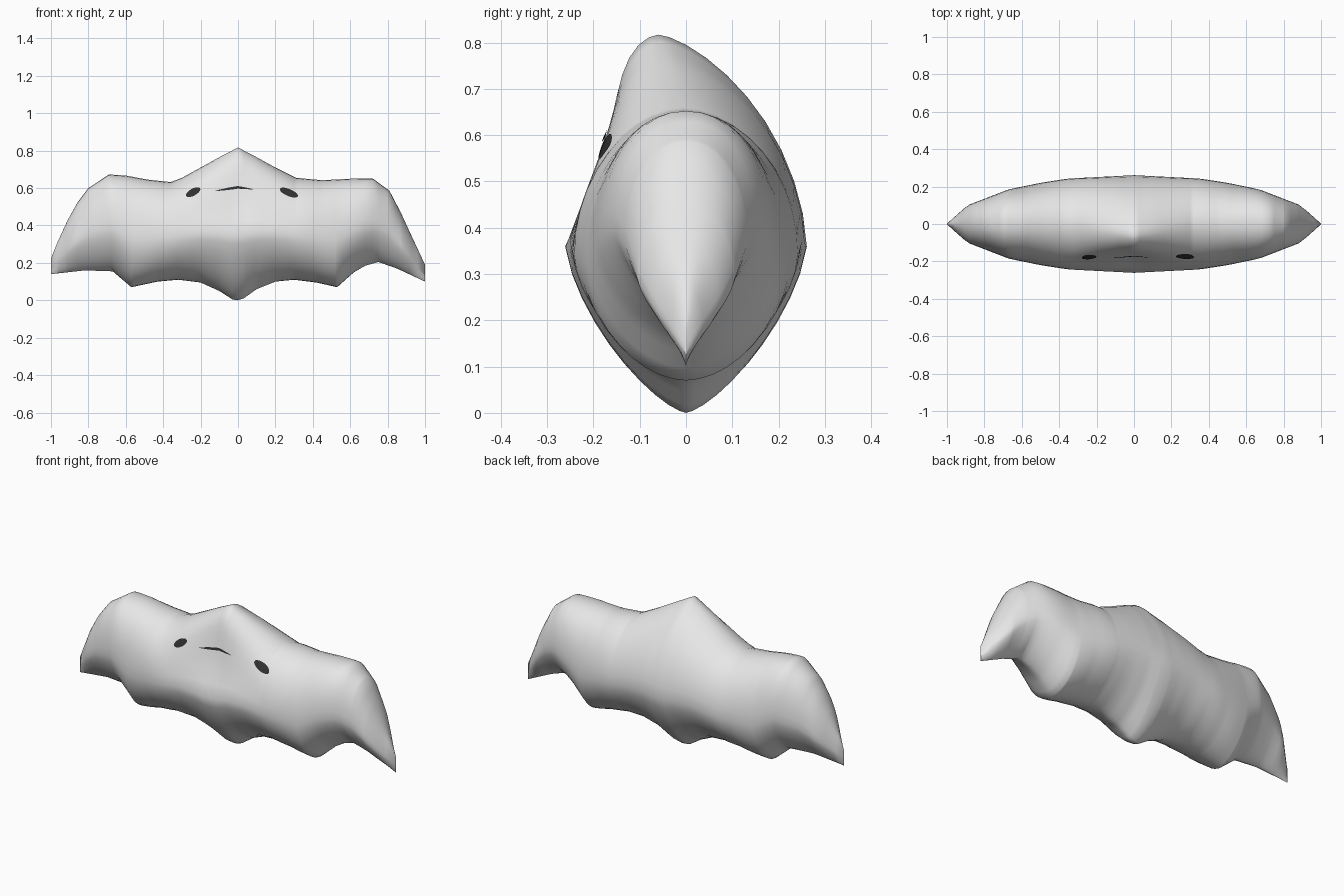
import bpy, bmesh, math

if "Cube" in bpy.data.objects:
    bpy.data.objects.remove(bpy.data.objects["Cube"])

# Silhouette tables (x, z) and half depth (|x|, y)
TOP = [(-1, .225), (-.97, .3), (-.91, .43), (-.86, .52), (-.8, .6), (-.69, .673), (-.6, .667),
       (-.48, .645), (-.36, .632), (-.3, .655), (-.2, .71), (-.1, .765), (0, .817), (.1, .765),
       (.2, .71), (.31, .655), (.45, .642), (.6, .65), (.72, .652), (.81, .585), (.87, .47),
       (.93, .34), (1, .19)]
BOT = [(-1, .14), (-.82, .16), (-.67, .155), (-.57, .07), (-.43, .1), (-.32, .11), (-.2, .095),
       (-.1, .05), (-.03, .005), (0, 0), (.03, .01), (.1, .06), (.2, .1), (.3, .11), (.42, .095),
       (.53, .07), (.62, .15), (.68, .185), (.75, .205), (.85, .17), (1, .1)]
DEPTH = [(0, .261), (.35, .243), (.5, .22), (.67, .185), (.89, .1), (1, .002)]


def lerp(table, x):
    for (x0, a), (x1, b) in zip(table, table[1:]):
        if x <= x1:
            return a + (b - a) * (x - x0) / (x1 - x0)
    return table[-1][1]


def section(x, v, side):
    """Depth y at station x, relative height v (-1 bottom seam .. 1 top seam)."""
    d = lerp(DEPTH, abs(x))
    w = max(0, 1 - abs(x) / .35)
    if v < 0:
        n = lerp([(0, 1.4), (.5, 1.9), (.7, 1.5), (1, 1.25)], abs(x))
    else:
        n = lerp([(0, 1.6), (.4, 2), (.7, 2.2), (1, 2)], abs(x))
    y = d * max(0, 1 - abs(v) ** n) ** (1 / n)
    if v > 0:
        if side < 0:                       # hollow below the pointed head
            y *= 1 - .2 * w * math.sin(math.pi * v)
        return side * y - .06 * w * v ** 3
    return side * y


def heights(x):
    t, b = lerp(TOP, x), lerp(BOT, x)
    return t, b, b + .44 * (t - b)


def material(name, c):
    m = bpy.data.materials.new(name)
    m.diffuse_color = (c, c, c, 1)
    m.use_nodes = True
    m.node_tree.nodes["Principled BSDF"].inputs["Base Color"].default_value = m.diffuse_color
    return m


def finish(name, bm, mat, angle):
    bmesh.ops.recalc_face_normals(bm, faces=bm.faces)
    me = bpy.data.meshes.new(name)
    bm.to_mesh(me)
    bm.free()
    me.materials.append(mat)
    ob = bpy.data.objects.new(name, me)
    bpy.context.collection.objects.link(ob)
    bpy.ops.object.select_all(action='DESELECT')
    ob.select_set(True)
    bpy.context.view_layer.objects.active = ob
    bpy.ops.object.shade_smooth_by_angle(angle=math.radians(angle))
    return ob


fabric = material("pale grey fabric", .8)
dark = material("dark thread", .03)

# Winged cushion body: lofted cross-sections
xs = sorted({round(p[0], 3) for p in TOP + BOT} | {i / 25 for i in range(-25, 26)})
N = 40
bm = bmesh.new()
rings = []
for x in xs:
    t, b, m = heights(x)
    ring = []
    for k in range(N):
        a = 2 * math.pi * k / N
        v = math.sin(a)
        z = m + v * ((t - m) if v > 0 else (m - b))
        ring.append(bm.verts.new((x, section(x, v, 1 if math.cos(a) > 0 else -1), z)))
    rings.append(ring)
for r, s in zip(rings, rings[1:]):
    for k in range(N):
        j = (k + 1) % N
        bm.faces.new((r[k], r[j], s[j], s[k]))
bm.faces.new(rings[0])
bm.faces.new(rings[-1])
finish("body", bm, fabric, 60)


def on_front(x, z, lift=.006):
    t, b, m = heights(x)
    v = (z - m) / ((t - m) if z > m else (m - b))
    return (x, section(x, v, -1) - lift, z)


# Eyes: slanted ovals lying on the front surface
def eye(name, cx, cz, rx, rz, tilt):
    bm = bmesh.new()
    c, s = math.cos(tilt), math.sin(tilt)
    rows = [[bm.verts.new(on_front(cx, cz))] * 20]
    for r in (.5, 1):
        row = []
        for k in range(20):
            a = math.tau * k / 20
            p, q = r * rx * math.cos(a), r * rz * math.sin(a)
            row.append(bm.verts.new(on_front(cx + p * c - q * s, cz + p * s + q * c)))
        rows.append(row)
    for k in range(20):
        j = (k + 1) % 20
        bm.faces.new((rows[0][0], rows[1][k], rows[1][j]))
        bm.faces.new((rows[1][k], rows[2][k], rows[2][j], rows[1][j]))
    finish(name, bm, dark, 60)


eye("left_eye", -.24, .578, .043, .019, .5)
eye("right_eye", .272, .576, .052, .019, -.4)

# Mouth: thin curved strip
bm = bmesh.new()
strip = []
for i in range(21):
    x = -.12 + .2 * i / 20
    z = lerp([(-.12, .585), (-.06, .595), (0, .604), (.08, .594)], x)
    h = .001 + .006 * math.sin(math.pi * i / 20)
    strip.append([bm.verts.new(on_front(x, z + e)) for e in (-h, h)])
for p, q in zip(strip, strip[1:]):
    bm.faces.new((p[0], q[0], q[1], p[1]))
finish("mouth", bm, dark, 60)
